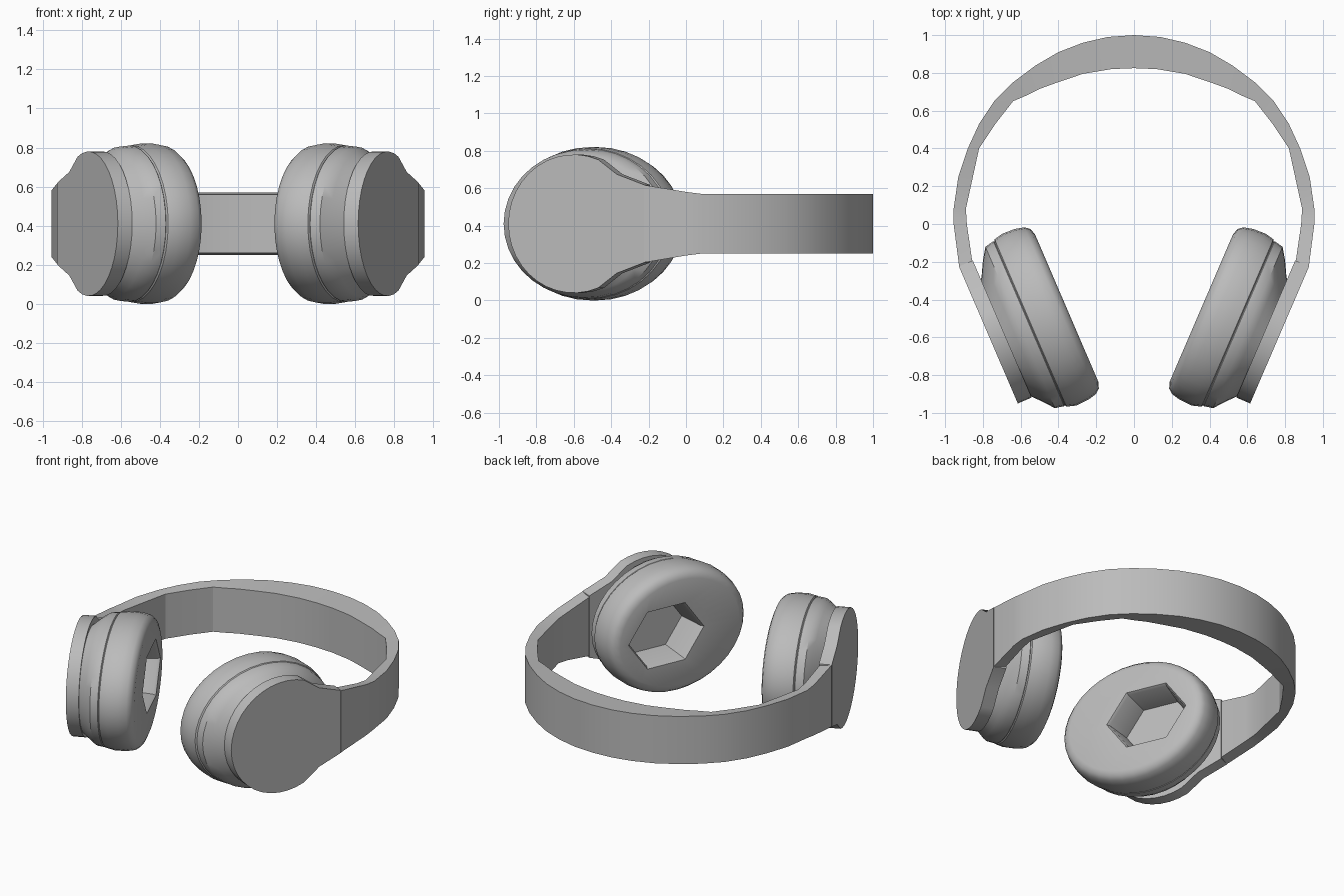
import bpy, bmesh, math
from mathutils import Vector

cube = bpy.data.objects.get("Cube")
if cube:
    bpy.data.objects.remove(cube, do_unlink=True)

grey = bpy.data.materials.new("plain grey")
grey.use_nodes = True
GREY = (0.5, 0.5, 0.5, 1)
grey.diffuse_color = GREY
grey.node_tree.nodes["Principled BSDF"].inputs["Base Color"].default_value = GREY

MID = 0.41          # height of the middle of the headphones
SEGS = 36


def loft(name, rings, smooth=30):
    """Skin a row of equal rings and cap both ends."""
    bm = bmesh.new()
    rows = [[bm.verts.new(p) for p in ring] for ring in rings]
    n = len(rows[0])
    for a, b in zip(rows, rows[1:]):
        for i in range(n):
            j = (i + 1) % n
            bm.faces.new((a[i], a[j], b[j], b[i]))
    bm.faces.new(rows[0])
    bm.faces.new(rows[-1])
    bmesh.ops.recalc_face_normals(bm, faces=bm.faces)
    mesh = bpy.data.meshes.new(name)
    bm.to_mesh(mesh)
    bm.free()
    mesh.materials.append(grey)
    ob = bpy.data.objects.new(name, mesh)
    bpy.context.collection.objects.link(ob)
    bpy.ops.object.select_all(action='DESELECT')
    ob.select_set(True)
    bpy.context.view_layer.objects.active = ob
    bpy.ops.object.shade_smooth_by_angle(angle=math.radians(smooth))
    return ob


def cup_point(side, depth, along, up):
    """Tilted ear cup frame: depth points inward, along points forward."""
    x = 0.919 * depth + 0.395 * along
    y = 0.395 * depth - 0.919 * along
    return Vector((-side * x, y, MID + up))


def oval(side, depth, centre, length, height, hexagon=False):
    ring = []
    for i in range(SEGS):
        a = math.tau * i / SEGS
        r = 1
        if hexagon:
            r = math.cos(math.pi / 6) / math.cos(a % (math.pi / 3) - math.pi / 6)
        ring.append(cup_point(side, depth, centre + r * length * math.cos(a),
                              r * height * math.sin(a)))
    return ring


# Headband: outer x, y, inner x, y, half height, from the crown to one end
half = [
    (0, 1, 0, .825, .16), (.14, .99, .12, .82, .16), (.27, .96, .27, .795, .16),
    (.4, .91, .39, .755, .16), (.52, .84, .5, .715, .16), (.64, .75, .57, .68, .16),
    (.74, .65, .64, .65, .16), (.82, .53, .73, .535, .16), (.88, .4, .82, .4, .16),
    (.93, .25, .855, .24, .16), (.955, .08, .89, .08, .16), (.955, 0, .885, 0, .17),
    (.925, -.23, .856, -.2, .208),
]
path = [(-a, b, -c, d, h) for a, b, c, d, h in half[:0:-1]] + half
loft("headband", [[(a, b, MID - h), (a, b, MID + h), (c, d, MID + h - .01), (c, d, MID - h + .01)]
                  for a, b, c, d, h in path], 20)

for side, word in ((1, "left"), (-1, "right")):
    # Flat outer plate: a disc with a neck that narrows into the headband
    outline = [(-.16, -.208), (0, -.265)]
    for i in range(25):
        a = math.radians(-112 + 224 * i / 24)
        outline.append((.25 + .38 * math.cos(a), .37 * math.sin(a)))
    outline += [(0, .265), (-.16, .208)]
    loft(word + "_outer_plate",
         [[cup_point(side, n, d, z) for d, z in outline] for n in (-.94, -.86)])

    # Shell between the plate and the cushion
    shell = [(-.88, .29, .31, .33), (-.85, .285, .35, .345), (-.81, .27, .41, .375),
             (-.77, .265, .465, .395), (-.72, .265, .475, .4), (-.70, .265, .45, .38)]
    loft(word + "_cup_shell", [oval(side, *s) for s in shell], 35)

    # Cushion with rounded rim and a six-sided ear opening
    pad = [(-.735, .265, .44, .37), (-.71, .265, .482, .402), (-.66, .267, .495, .41),
           (-.59, .267, .492, .41), (-.54, .267, .48, .4), (-.515, .267, .46, .38),
           (-.503, .267, .425, .35)]
    rings = [oval(side, *s) for s in pad]
    rings += [oval(side, n, .17, .27 * k, .22 * k, True)
              for n, k in ((-.503, 1), (-.52, .95), (-.72, .85))]
    loft(word + "_ear_cushion", rings, 35)
